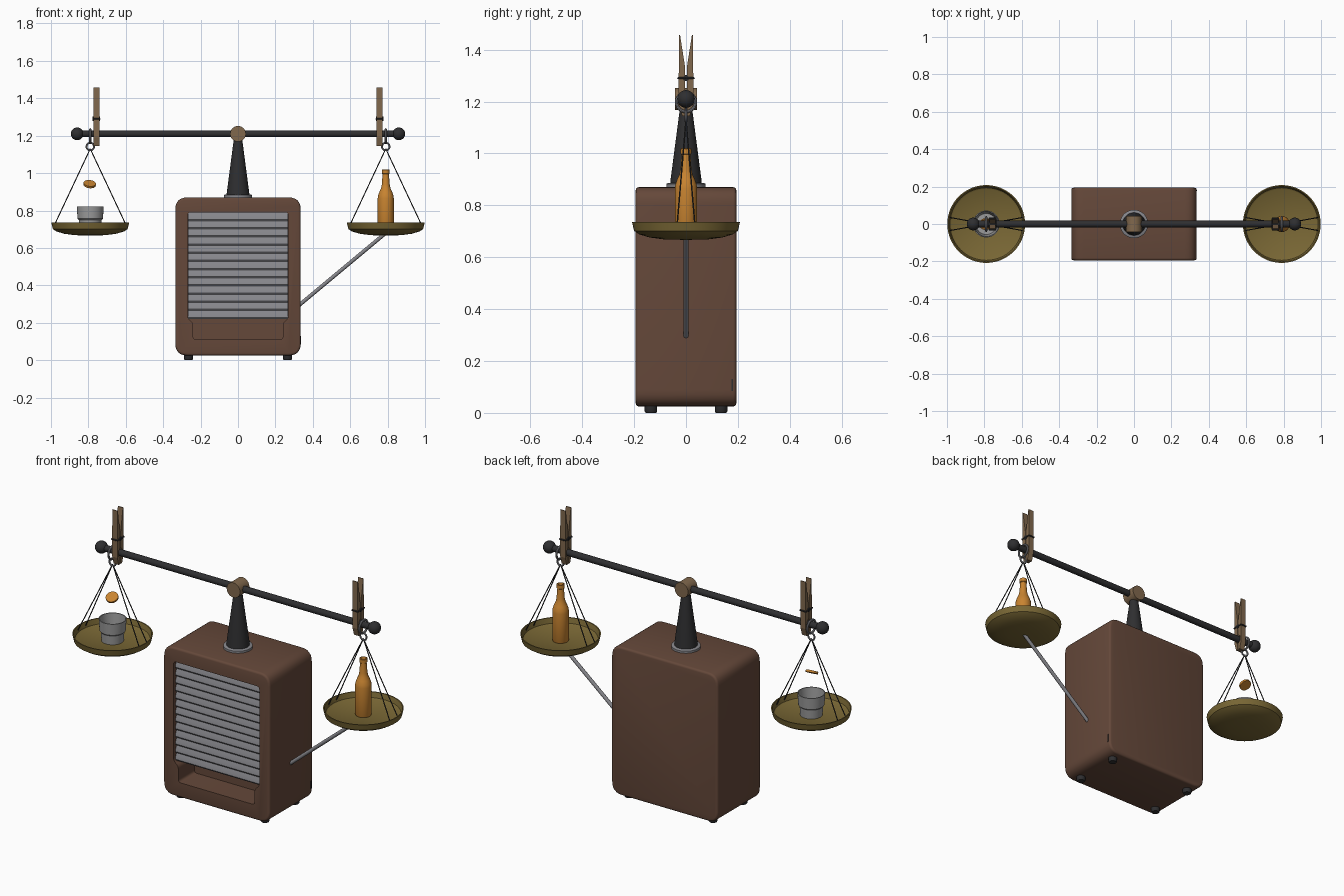
import bpy, bmesh, math
from mathutils import Vector

if "Cube" in bpy.data.objects:
    bpy.data.objects.remove(bpy.data.objects["Cube"], do_unlink=True)


def material(name, r, g, b):
    m = bpy.data.materials.new(name)
    m.use_nodes = True
    m.diffuse_color = (r, g, b, 1)
    m.node_tree.nodes["Principled BSDF"].inputs["Base Color"].default_value = (r, g, b, 1)
    return m


BROWN = material("cabinet brown", 0.13, 0.065, 0.042)
BLACK = material("black metal", 0.028, 0.028, 0.03)
STEEL = material("steel grey", 0.24, 0.24, 0.26)
TIN = material("light tin", 0.33, 0.33, 0.33)
BRASS = material("olive brass", 0.19, 0.135, 0.035)
AMBER = material("amber", 0.58, 0.23, 0.03)
WOOD = material("pale wood", 0.22, 0.14, 0.075)


def finish(name, bm, mat, smooth=True):
    bmesh.ops.recalc_face_normals(bm, faces=bm.faces)
    me = bpy.data.meshes.new(name)
    bm.to_mesh(me)
    bm.free()
    me.materials.append(mat)
    ob = bpy.data.objects.new(name, me)
    bpy.context.collection.objects.link(ob)
    if smooth:
        shade(ob)
    return ob


def shade(ob):
    bpy.ops.object.select_all(action='DESELECT')
    ob.select_set(True)
    bpy.context.view_layer.objects.active = ob
    bpy.ops.object.shade_smooth_by_angle(angle=math.radians(35))


def lathe(name, profile, mat, x=0, y=0, steps=48):
    """Spin (radius, z) points about a vertical axis."""
    bm = bmesh.new()
    vs = [bm.verts.new((r, 0, z)) for r, z in profile]
    es = [bm.edges.new(p) for p in zip(vs, vs[1:])]
    bmesh.ops.spin(bm, geom=vs + es, cent=(0, 0, 0), axis=(0, 0, 1),
                   angle=math.tau, steps=steps)
    bmesh.ops.remove_doubles(bm, verts=bm.verts, dist=1e-5)
    bmesh.ops.translate(bm, verts=bm.verts, vec=(x, y, 0))
    return finish(name, bm, mat)


def rod(name, a, b, radius, mat, sides=24):
    a, b = Vector(a), Vector(b)
    bm = bmesh.new()
    bmesh.ops.create_cone(bm, cap_ends=True, segments=sides, radius1=radius,
                          radius2=radius, depth=(b - a).length)
    bmesh.ops.rotate(bm, verts=bm.verts,
                     matrix=(b - a).to_track_quat('Z', 'Y').to_matrix())
    bmesh.ops.translate(bm, verts=bm.verts, vec=(a + b) / 2)
    return finish(name, bm, mat)


def prism(name, outline, axis, lo, hi, mat, edge=0, smooth=True):
    """Extrude an outline along x or y; edge rounds the two rims."""
    bm = bmesh.new()
    place = (lambda u, v, d: (u, d, v)) if axis == 'y' else (lambda u, v, d: (d, u, v))
    face = bm.faces.new([bm.verts.new(place(u, v, lo)) for u, v in outline])
    new = bmesh.ops.extrude_face_region(bm, geom=[face])["geom"]
    bmesh.ops.translate(bm, verts=[g for g in new if isinstance(g, bmesh.types.BMVert)],
                        vec=place(0, 0, hi - lo))
    if edge:
        rims = [e for e in bm.edges if any(len(f.verts) > 4 for f in e.link_faces)]
        bmesh.ops.bevel(bm, geom=rims, offset=edge, segments=3, profile=0.5, affect='EDGES')
    return finish(name, bm, mat, smooth)


def rounded(points, radius, n=6):
    """Round every corner of a polygon with a quadratic arc."""
    out = []
    for i, p in enumerate(points):
        p = Vector(p)
        a = p + (Vector(points[i - 1]) - p).normalized() * radius
        b = p + (Vector(points[(i + 1) % len(points)]) - p).normalized() * radius
        for k in range(n + 1):
            t = k / n
            out.append(tuple(a * (1 - t) ** 2 + p * 2 * t * (1 - t) + b * t * t))
    return out


def ring(name, centre, major, minor, axis, mat):
    turn = (0, math.pi / 2, 0) if axis == 'x' else (math.pi / 2, 0, 0)
    bpy.ops.mesh.primitive_torus_add(location=centre, rotation=turn, major_radius=major,
                                     minor_radius=minor, major_segments=24, minor_segments=8)
    ob = bpy.context.object
    ob.name = name
    ob.data.materials.append(mat)
    shade(ob)


# Cabinet with a stepped opening in the front
W = 0.335
cabinet = prism("cabinet", rounded([(-W, .025), (W, .025), (W, .87), (-W, .87)], .065),
                'y', -.194, .194, BROWN, edge=.012)
half = [(.24, .11), (.24, .2), (.27, .225), (.27, .79)]
opening = half + [(-x, z) for x, z in reversed(half)]
cutter = prism("opening_cutter", rounded(opening, .017, 4), 'y', -.3, -.05, BROWN)
cutter.hide_render = True
cut = cabinet.modifiers.new("opening", 'BOOLEAN')
cut.operation, cut.solver, cut.object = 'DIFFERENCE', 'EXACT', cutter
bpy.context.view_layer.objects.active = cabinet
bpy.ops.object.modifier_apply(modifier=cut.name)
bpy.data.objects.remove(cutter, do_unlink=True)
shade(cabinet)

# Louvred shutter
COUNT = 13
pitch = .568 / COUNT
for i in range(COUNT):
    z = .221 + i * pitch
    section = [(-.155, z), (-.176, z), (-.181, z + .008), (-.178, z + .022),
               (-.168, z + pitch), (-.155, z + pitch)]
    prism(f"shutter_slat_{i + 1}", section, 'x', -.268, .268, STEEL)

# Feet and side switch
for x in (-.265, .265):
    for y in (-.135, .135):
        lathe("foot", [(0, 0), (.02, 0), (.024, .006), (.024, .03), (0, .03)], BLACK, x, y, 24)
prism("side_switch", [(.176, .085), (.182, .085), (.182, .13), (.176, .13)],
      'x', .333, .338, BLACK)

# Central post, hub and beam
lathe("post_flange", [(0, .865), (.076, .865), (.076, .882), (.07, .886), (0, .886)], STEEL)
lathe("post", [(0, .88), (.061, .88), (.06, .895), (.02, 1.2), (0, 1.2)], BLACK)
rod("hub", (0, -.042, 1.21), (0, .042, 1.21), .042, WOOD, 32)
rod("beam", (-.86, 0, 1.21), (.86, 0, 1.21), .018, BLACK)

# Parts repeated at both ends of the beam
pan_profile = [(0, .667), (.08, .668), (.14, .676), (.18, .688), (.2, .701), (.208, .735),
               (.202, .735), (.194, .706), (.185, .7), (0, .697)]
leg = [(.027, 1.457), (.023, 1.457), (.003, 1.33), (.003, 1.235), (.017, 1.225),
       (.017, 1.195), (.003, 1.185), (.003, 1.145), (.015, 1.145), (.028, 1.19), (.028, 1.3)]
for s in (-1, 1):
    px, cx = s * .757, s * .79
    bpy.ops.mesh.primitive_uv_sphere_add(segments=32, ring_count=16, radius=.034,
                                         location=(s * .86, 0, 1.21))
    ball = bpy.context.object
    ball.name = "beam_end_ball"
    ball.data.materials.append(BLACK)
    shade(ball)
    # Clothes peg clipped to the beam
    for m in (-1, 1):
        prism("peg_leg", [(m * y, z) for y, z in leg], 'x', px - .016, px + .016, WOOD,
              smooth=False)
        rod("peg_spring_arm", (px + m * .018, -.03, 1.29), (px + m * .018, .03, 1.29),
            .004, BLACK, 10)
        rod("peg_spring_clip", (px - .018, m * .03, 1.29), (px + .018, m * .03, 1.29),
            .004, BLACK, 10)
    rod("peg_spring", (px - .02, 0, 1.29), (px + .02, 0, 1.29), .012, BLACK, 16)
    # Hanging rings, strings and pan
    ring("beam_ring", (cx, 0, 1.198), .037, .006, 'x', STEEL)
    ring("string_ring", (cx, 0, 1.142), .02, .005, 'y', STEEL)
    for dx in (-.195, .195):
        for dy in (-.035, .035):
            rod("string", (cx, 0, 1.13), (cx + dx, dy, .715), .0028, BLACK, 8)
    lathe("pan", pan_profile, BRASS, cx, 0, 64)

# Cup and tilted coin over one pan
lathe("cup", [(0, .698), (.058, .698), (.061, .75), (.068, .757), (.072, .822), (.067, .822),
              (.056, .712), (0, .712)], TIN, -.79)
tilt = Vector((.1, -.5, .85)).normalized() * .006
centre = Vector((-.793, 0, .941))
rod("coin", centre - tilt, centre + tilt, .033, AMBER, 32)

# Bottle in the other pan
lathe("bottle", [(0, .697), (.04, .697), (.043, .703), (.043, .865), (.041, .88), (.034, .9),
                 (.025, .92), (.021, .94), (.017, .995), (.021, .998), (.021, 1.018),
                 (.016, 1.02), (.014, .99), (0, .99)], AMBER, .79)

# Slanted brace between cabinet and pan
rod("brace", (.31, 0, .28), (.79, 0, .68), .01, STEEL, 16)
